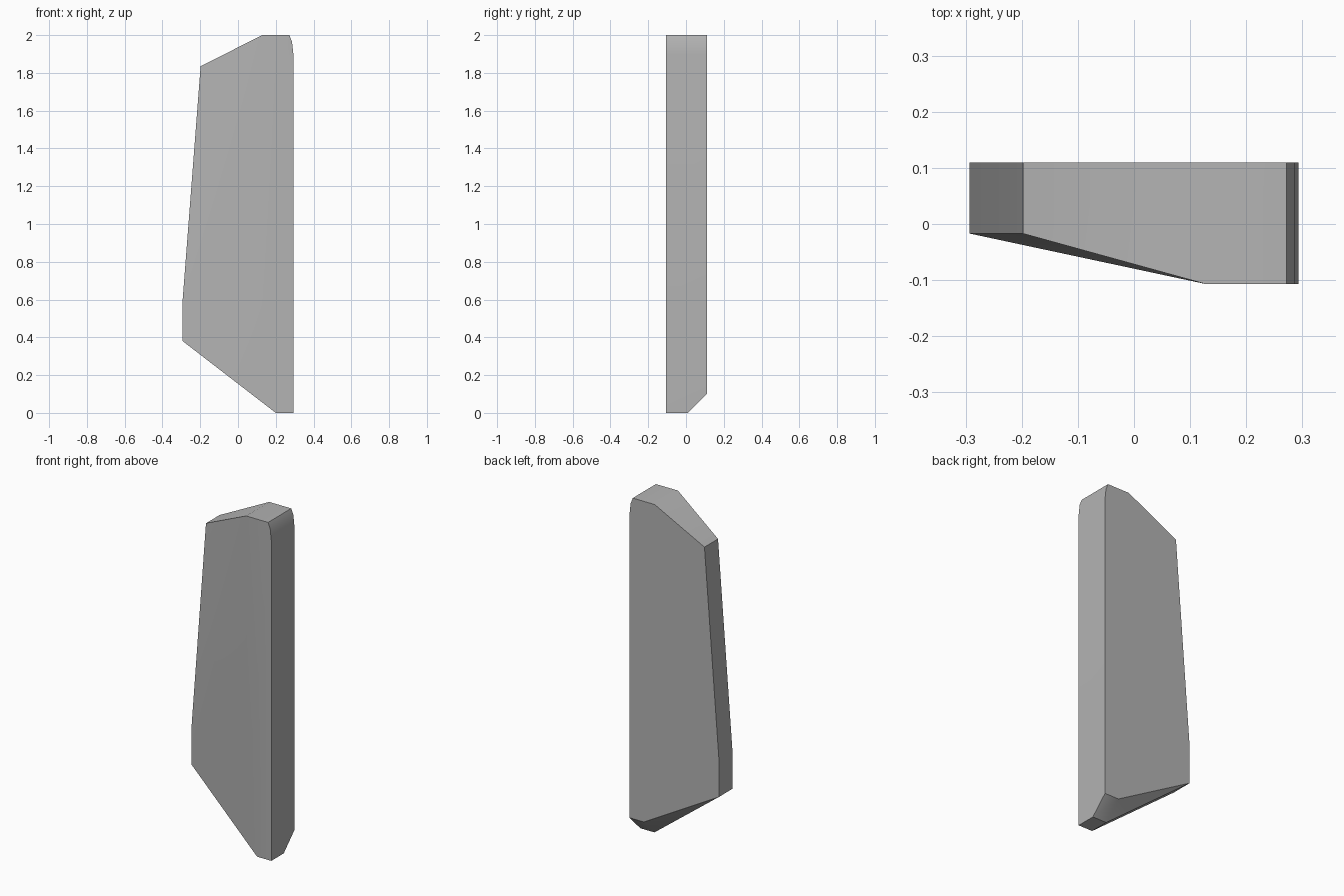
import bpy, bmesh, math

if "Cube" in bpy.data.objects:
    bpy.data.objects.remove(bpy.data.objects["Cube"])

YB, YF, YT = 0.11, -0.107, -0.017     # back, front, tapered front edge

# Side outline as (x, z, front y), clockwise from the bottom right
outline = [(0.293, 0, YF), (0.2, 0, YF), (-0.293, 0.38, YT), (-0.293, 0.6, YT),
           (-0.198, 1.835, YT), (0.128, 2.0, YF), (0.272, 2.0, YF),
           (0.286, 1.965, YF), (0.293, 1.9, YF)]

bm = bmesh.new()
front = [bm.verts.new((x, y, z)) for x, z, y in outline]
# the bottom of the back face is raised by the chamfer
back = [bm.verts.new((x, YB, max(z, 0.1))) for x, z, y in outline]
fold = bm.verts.new((0.128, YF, 0.37))
foot_r = bm.verts.new((0.293, 0.01, 0))
foot_l = bm.verts.new((0.2, 0.01, 0))
f, b = front, back

# Front: flat strip and tapered facets
bm.faces.new([f[0], f[1], fold, f[5], f[6], f[7], f[8]])
bm.faces.new([f[1], f[2], fold])
bm.faces.new([f[2], f[3], f[5], fold])
bm.faces.new([f[3], f[4], f[5]])
# Back
bm.faces.new(b)
# Left edge, roof and rounded corner
for i in range(2, 8):
    bm.faces.new([f[i], f[i + 1], b[i + 1], b[i]])
# Right side
bm.faces.new([f[8], f[0], foot_r, b[0], b[8]])
# Foot, chamfer and sloped underside
bm.faces.new([f[0], f[1], foot_l, foot_r])
bm.faces.new([foot_r, foot_l, b[1], b[0]])
bm.faces.new([f[1], f[2], b[2], foot_l])
bm.faces.new([foot_l, b[2], b[1]])
bmesh.ops.recalc_face_normals(bm, faces=bm.faces)

mesh = bpy.data.meshes.new("blade_panel")
bm.to_mesh(mesh)
bm.free()
panel = bpy.data.objects.new("blade_panel", mesh)
bpy.context.collection.objects.link(panel)

grey = bpy.data.materials.new("plain grey")
grey.diffuse_color = (0.45, 0.45, 0.45, 1)
grey.use_nodes = True
grey.node_tree.nodes["Principled BSDF"].inputs["Base Color"].default_value = grey.diffuse_color
mesh.materials.append(grey)

bpy.context.view_layer.objects.active = panel
panel.select_set(True)
bpy.ops.object.shade_smooth_by_angle(angle=math.radians(30))
